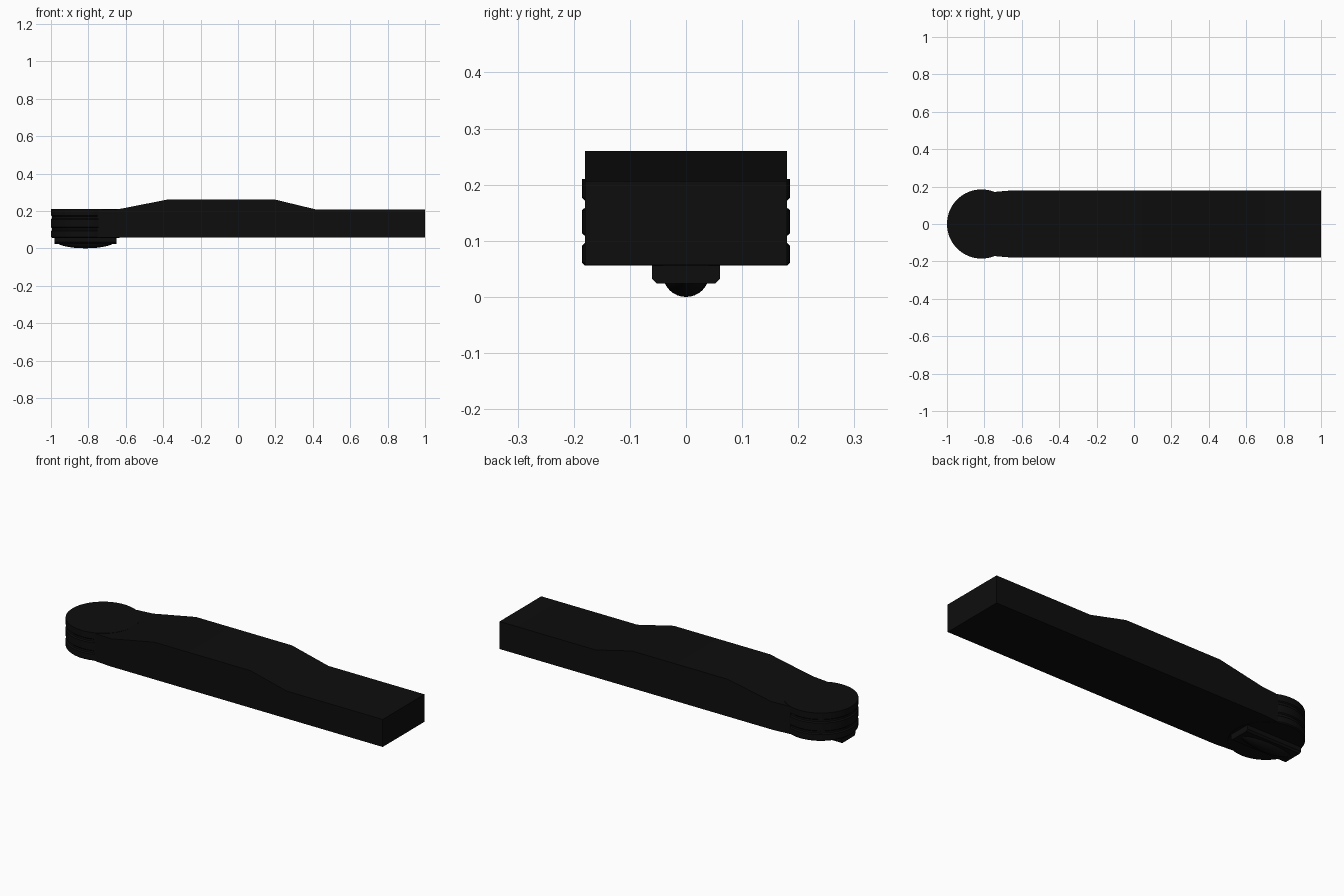
import bpy, bmesh, math

if "Cube" in bpy.data.objects:
    bpy.data.objects.remove(bpy.data.objects["Cube"])

black = bpy.data.materials.new("black_plastic")
black.diffuse_color = (0.004, 0.004, 0.004, 1)
black.use_nodes = True
black.node_tree.nodes["Principled BSDF"].inputs["Base Color"].default_value = black.diffuse_color
HX, R = -0.815, 0.185      # head centre and radius


def finish(name, bm, smooth=True):
    bmesh.ops.recalc_face_normals(bm, faces=bm.faces[:])
    me = bpy.data.meshes.new(name)
    bm.to_mesh(me)
    bm.free()
    ob = bpy.data.objects.new(name, me)
    bpy.context.collection.objects.link(ob)
    me.materials.append(black)
    if smooth:
        bpy.ops.object.select_all(action='DESELECT')
        ob.select_set(True)
        bpy.context.view_layer.objects.active = ob
        bpy.ops.object.shade_smooth_by_angle(angle=math.radians(30))
    return ob


def extrude(bm, pts, vec):
    f = bm.faces.new([bm.verts.new(p) for p in pts])
    new = bmesh.ops.extrude_face_region(bm, geom=[f], use_keep_orig=True)
    bmesh.ops.translate(bm, vec=vec, verts=[v for v in new["geom"] if isinstance(v, bmesh.types.BMVert)])


# Long grip: side profile with a raised middle, narrowing into the head
bm = bmesh.new()
side = [(-0.75, 0.057), (-0.65, 0.057), (1, 0.057), (1, 0.207), (0.42, 0.207),
        (0.2, 0.26), (-0.38, 0.26), (-0.64, 0.209), (-0.75, 0.207)]
extrude(bm, [(x, -0.18, z) for x, z in side], (0, 0.36, 0))
for v in bm.verts:
    if v.co.x < -0.7:
        v.co.y *= 0.95
finish("grip", bm)

# Round head with two shallow grooves around its rim
bm = bmesh.new()
rim = [(0, 0.056), (R - 0.005, 0.056), (R, 0.061), (R, 0.092), (R - 0.006, 0.097),
       (R - 0.006, 0.108), (R, 0.113), (R, 0.155), (R - 0.006, 0.16),
       (R - 0.006, 0.171), (R, 0.176), (R, 0.21), (0, 0.21)]
vs = [bm.verts.new((HX + r, 0, z)) for r, z in rim]
es = [bm.edges.new(p) for p in zip(vs, vs[1:])]
bmesh.ops.spin(bm, geom=vs + es, cent=(HX, 0, 0), axis=(0, 0, 1), angle=math.tau, steps=64)
bmesh.ops.remove_doubles(bm, verts=bm.verts[:], dist=1e-5)
finish("round_head", bm)

# Bar under the head with bevelled lower edges
bm = bmesh.new()
bar = [(-0.061, 0.06), (-0.061, 0.033), (-0.052, 0.024), (0.052, 0.024), (0.061, 0.033), (0.061, 0.06)]
extrude(bm, [(-0.98, y, z) for y, z in bar], (0.33, 0, 0))
finish("under_bar", bm, False)

# Rounded ridge along the bar
bm = bmesh.new()
bmesh.ops.create_uvsphere(bm, u_segments=32, v_segments=16, radius=1)
for v in bm.verts:
    v.co = (HX + 0.16 * v.co.x, 0.041 * v.co.y, 0.04 + 0.04 * v.co.z)
finish("bar_ridge", bm)
